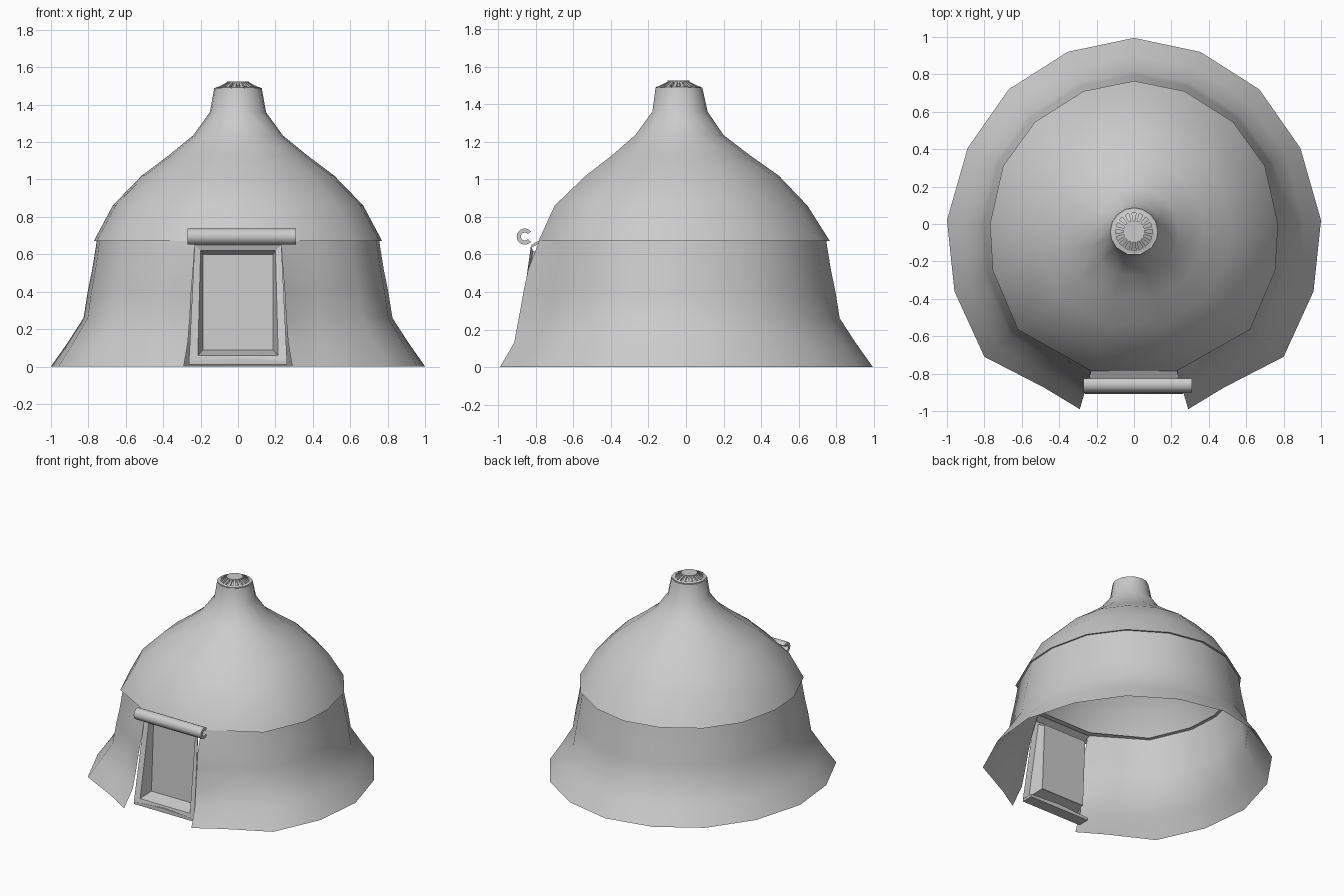
import bpy, bmesh
from math import pi, cos, sin, hypot
from mathutils import Vector

if "Cube" in bpy.data.objects:
    bpy.data.objects.remove(bpy.data.objects["Cube"])


def make(name, verts, faces, angle=0.7):
    me = bpy.data.meshes.new(name)
    me.from_pydata([tuple(v) for v in verts], [], faces)
    bm = bmesh.new()
    bm.from_mesh(me)
    bmesh.ops.recalc_face_normals(bm, faces=bm.faces)
    bm.to_mesh(me)
    bm.free()
    ob = bpy.data.objects.new(name, me)
    bpy.context.collection.objects.link(ob)
    bpy.ops.object.select_all(action='DESELECT')
    ob.select_set(True)
    bpy.context.view_layer.objects.active = ob
    bpy.ops.object.shade_smooth_by_angle(angle=angle)
    return ob


def grid(name, rows, closed=False, angle=0.7):
    n = len(rows[0])
    m = n if closed else n - 1
    faces = [(r * n + i, r * n + (i + 1) % n, (r + 1) * n + (i + 1) % n, (r + 1) * n + i)
             for r in range(len(rows) - 1) for i in range(m)]
    return make(name, [v for row in rows for v in row], faces, angle)


def mirrored(half):
    # half runs from the back centre to the front right
    return [(-p[0], *p[1:]) for p in half[:0:-1]] + list(half)


# Wall cloth: flared skirt, open at the door
base = [(0, .995), (.355, .92), (.67, .72), (.89, .405), (1, .02), (.96, -.36), (.8, -.71), (.48, -.875)]
eave = [(0, .765), (.27, .71), (.53, .545), (.7, .31), (.77, .0), (.755, -.25), (.62, -.565), (.23, -.785)]
top = [(x * .98, y * .975) for x, y in eave[:-1]] + [(.42, -.665)]
levels = [(0, 0), (.13, .37), (.26, .71), (.4, .80), (.52, .90), (.675, 1)]
flap = [(.29, -.99), (.268, -.915), (.258, -.89), (.25, -.865), (.24, -.84), (.23, -.78)]
rows = []
for (z, t), f in zip(levels, flap):
    half = [(b[0] + (c[0] - b[0]) * t, b[1] + (c[1] - b[1]) * t, z) for b, c in zip(base, top)]
    rows.append(mirrored(half + [(f[0], f[1], z)]))
grid("wall_cloth", rows)

# Roof cloth: dome rising to a narrow neck, with a turned-in eave
loop = mirrored(eave)[:]
profile = [(.735, .68, 0, 1), (.77, .672, 0, 1), (.67, .86, -.02, .9), (.515, 1.02, -.02, .6),
           (.375, 1.125, -.03, .3), (.24, 1.235, -.04, 0), (.15, 1.36, -.035, 0),
           (.127, 1.488, -.04, 0), (.108, 1.486, -.04, 0), (.108, 1.44, -.04, 0)]
rows = []
for r, z, cy, w in profile:
    row = []
    for x, y in loop:
        d = hypot(x, y)
        s = r * (1 + (d / .77 - 1) * w) / d
        row.append((x * s, y * s + cy, z))
    rows.append(row)
grid("roof_cloth", rows, closed=True)

# Door surround: leaning trapezoid sloping in to the door
outer = [(-.262, -.91, .03), (-.232, -.825, .65), (.232, -.825, .65), (.262, -.91, .03)]
mid = [(-.215, -.90, .06), (-.2, -.815, .62), (.2, -.815, .62), (.215, -.90, .06)]
inner = [(-.187, -.80, .088), (-.187, -.775, .6), (.187, -.775, .6), (.187, -.80, .088)]
grid("door_surround", [outer, mid, inner], closed=True, angle=.5)


def prism(name, pts, off):
    # flat outline pushed along an offset
    off = Vector(off)
    n = len(pts)
    v = [Vector(p) for p in pts]
    v += [p + off for p in v]
    f = [tuple(range(n)), tuple(range(2 * n - 1, n - 1, -1))]
    f += [(i, (i + 1) % n, (i + 1) % n + n, i + n) for i in range(n)]
    return make(name, v, f, .5)


# Door leaf, threshold and lintel
prism("door_leaf", inner, (0, .015, 0))
prism("door_threshold", [(-.262, -.91, .01), (.262, -.91, .01), (.262, -.91, .03), (0, -.91, .045),
                         (-.262, -.91, .03)], (0, .09, 0))
prism("door_lintel", [(-.232, -.825, .65), (.232, -.825, .65), (.232, -.78, .675), (-.232, -.78, .675)],
      (0, .01, -.01))

# Rolled door flap: C-shaped tube above the door
N = 14
arc = [.7 + (2 * pi - 1.4) * i / N for i in range(N + 1)]
sec = [(.043 * cos(a), .043 * sin(a)) for a in arc] + [(.021 * cos(a), .021 * sin(a)) for a in arc[::-1]]
verts = [(x, -.858 + y, .695 + z) for x in (-.27, .31) for y, z in sec]
M = len(sec)
faces = [(i, (i + 1) % M, (i + 1) % M + M, i + M) for i in range(M)]
for i in range(N):
    q = (i, i + 1, M - 2 - i, M - 1 - i)
    faces += [q, tuple(k + M for k in q[::-1])]
make("rolled_door_flap", verts, faces)


# Crown: ring, spokes, hub and backing cone
def ring(r, z, n=16):
    return [(r * cos(2 * pi * i / n), -.04 + r * sin(2 * pi * i / n), z) for i in range(n)]


grid("crown_ring", [ring(.1, 1.475), ring(.12, 1.475), ring(.12, 1.492), ring(.1, 1.497), ring(.1, 1.475)],
     closed=True, angle=.5)
grid("crown_backing", [ring(.11, 1.475), ring(.052, 1.505)], closed=True)
hub = ring(.058, 1.508)
prism("crown_hub", hub, (0, 0, .017))
verts, faces = [], []
for k in range(16):
    a = 2 * pi * (k + .5) / 16
    d, s = Vector((cos(a), sin(a), 0)), Vector((-sin(a), cos(a), 0))
    o = len(verts)
    for r, z, w in ((.05, 1.524, .006), (.108, 1.494, .009)):
        for side, dz in ((-w, 0), (w, 0), (w, -.014), (-w, -.014)):
            verts.append(d * r + s * side + Vector((0, -.04, z + dz)))
    faces += [(o + i, o + (i + 1) % 4, o + (i + 1) % 4 + 4, o + i + 4) for i in range(4)]
    faces += [(o, o + 1, o + 2, o + 3), (o + 7, o + 6, o + 5, o + 4)]
make("crown_spokes", verts, faces, .5)
